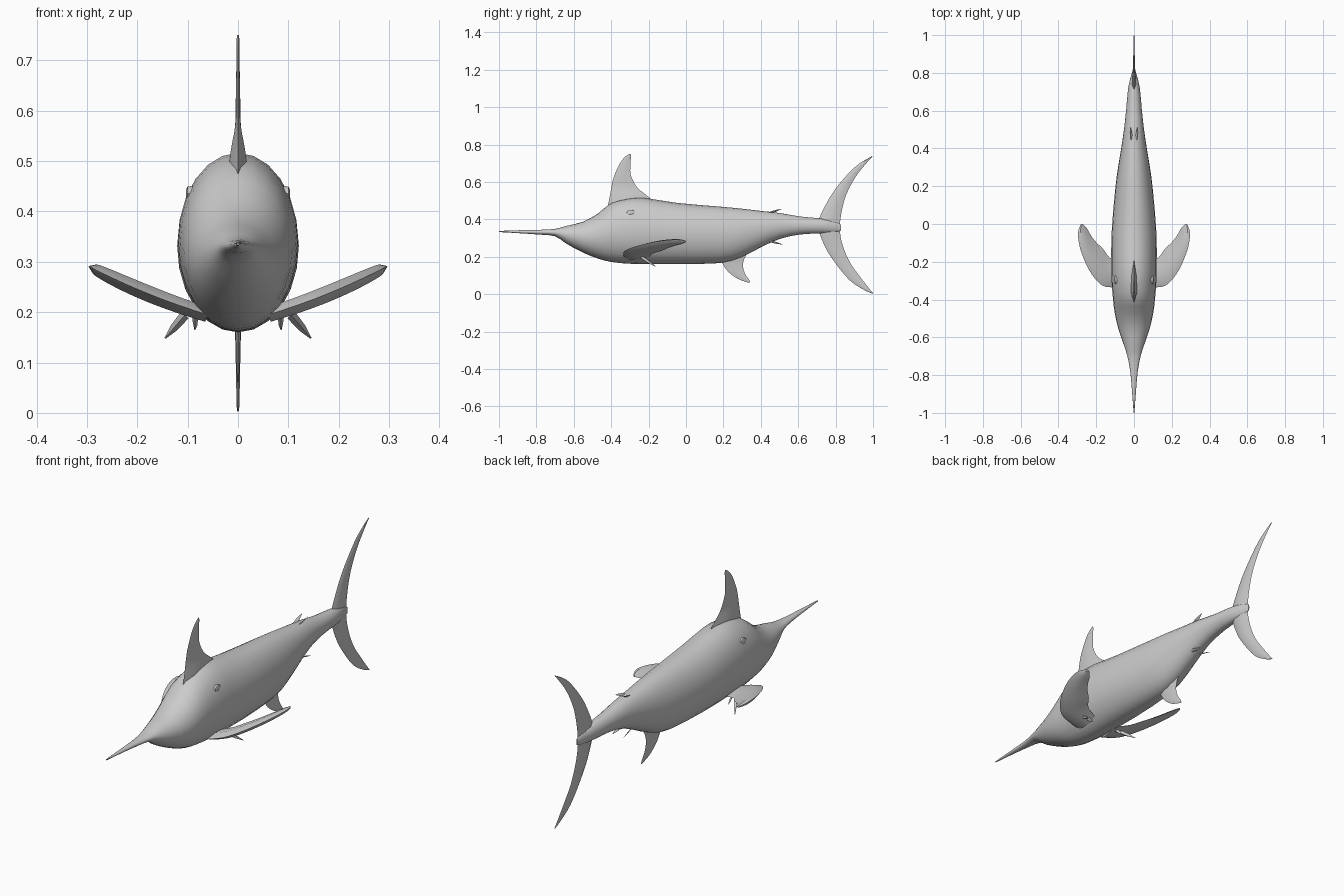
import bpy, bmesh, math
from mathutils import Vector

skin = bpy.data.materials.new("grey skin")
skin.diffuse_color = (0.6, 0.6, 0.6, 1)


def dense(rows, n=3):
    """Smooth a list of stations by Catmull-Rom interpolation."""
    out = []
    for i in range(len(rows) - 1):
        a, b, c, d = (rows[max(i - 1, 0)], rows[i], rows[i + 1],
                      rows[min(i + 2, len(rows) - 1)])
        for k in range(n):
            t = k / n
            out.append([0.5 * (2 * q + (r - p) * t + (2 * p - 5 * q + 4 * r - s) * t * t
                               + (3 * q - p - 3 * r + s) * t ** 3)
                        for p, q, r, s in zip(a, b, c, d)])
    return out + [list(rows[-1])]


def loft(name, rings, mirror=False):
    """Skin closed rings into a capped, smooth shaded solid."""
    bm = bmesh.new()
    vs = [[bm.verts.new(p) for p in ring] for ring in rings]
    n = len(vs[0])
    for a, b in zip(vs, vs[1:]):
        for i in range(n):
            j = (i + 1) % n
            bm.faces.new((a[i], a[j], b[j], b[i]))
    bm.faces.new(vs[0])
    bm.faces.new(vs[-1])
    bmesh.ops.recalc_face_normals(bm, faces=bm.faces)
    me = bpy.data.meshes.new(name)
    bm.to_mesh(me)
    bm.free()
    ob = bpy.data.objects.new(name, me)
    bpy.context.collection.objects.link(ob)
    me.materials.append(skin)
    if mirror:
        ob.modifiers.new("mirror", 'MIRROR')
    bpy.ops.object.select_all(action='DESELECT')
    bpy.context.view_layer.objects.active = ob
    ob.select_set(True)
    bpy.ops.object.shade_smooth_by_angle(angle=math.radians(40))
    return ob


def lens(lead, trail, thick):
    """Streamlined six-point section between a leading and a trailing edge."""
    lead, trail, thick = Vector(lead), Vector(trail), Vector(thick)
    p, q = lead.lerp(trail, 0.25), lead.lerp(trail, 0.65)
    return [lead, p + thick, q + thick * 0.8, trail, q - thick * 0.8, p - thick]


def upright_fin(name, rows):
    """rows: lead y, lead z, trail y, trail z, half thickness"""
    loft(name, [lens((0, a, b), (0, c, d), (t, 0, 0)) for a, b, c, d, t in dense(rows)])


def spike(name, base, tip, r):
    base, tip = Vector(base), Vector(tip)
    rings = []
    for t, s in ((0, 1), (0.55, 0.8), (1, 0.15)):
        c = base.lerp(tip, t)
        rings.append([c + Vector((r * 0.5 * s * x, r * s * y, r * 0.5 * s * x))
                      for x, y in ((1, 0), (0, 1), (-1, 0), (0, -1))])
    loft(name, rings, True)


# Body and bill: y, bottom z, top z, half width
stations = [
    (-1.0, 0.332, 0.338, 0.002), (-0.88, 0.325, 0.342, 0.011), (-0.78, 0.318, 0.344, 0.020),
    (-0.70, 0.310, 0.349, 0.035), (-0.64, 0.270, 0.365, 0.054), (-0.55, 0.222, 0.387, 0.084),
    (-0.47, 0.190, 0.432, 0.102), (-0.40, 0.172, 0.487, 0.111), (-0.31, 0.163, 0.512, 0.118),
    (-0.22, 0.161, 0.514, 0.120), (-0.05, 0.160, 0.488, 0.119), (0.18, 0.166, 0.468, 0.100),
    (0.29, 0.195, 0.458, 0.086), (0.40, 0.250, 0.445, 0.068), (0.50, 0.295, 0.434, 0.053),
    (0.61, 0.319, 0.415, 0.041), (0.72, 0.325, 0.405, 0.031), (0.79, 0.330, 0.390, 0.014),
    (0.83, 0.340, 0.370, 0.003)]
SIDES = 24
body = []
for y, lo, hi, w in dense(stations, 2):
    ring = []
    for i in range(SIDES):
        a = 2 * math.pi * i / SIDES
        ring.append((w * math.cos(a), y, (lo + hi) / 2 + (hi - lo) / 2 * math.sin(a)))
    body.append(ring)
loft("body", body)

# Dorsal fin, flared at the base
upright_fin("dorsal_fin", [
    (-0.42, 0.465, -0.17, 0.495, 0.020), (-0.408, 0.52, -0.215, 0.532, 0.014),
    (-0.398, 0.575, -0.262, 0.572, 0.005), (-0.385, 0.63, -0.295, 0.635, 0.004),
    (-0.353, 0.70, -0.297, 0.70, 0.003), (-0.325, 0.735, -0.294, 0.735, 0.003),
    (-0.302, 0.75, -0.296, 0.75, 0.002)])

# Crescent tail fin, upper tip to lower tip
upright_fin("tail_fin", [
    (0.994, 0.738, 0.997, 0.735, 0.002), (0.93, 0.70, 0.973, 0.71, 0.003),
    (0.877, 0.655, 0.909, 0.63, 0.004), (0.797, 0.56, 0.856, 0.53, 0.006),
    (0.743, 0.47, 0.829, 0.425, 0.009), (0.705, 0.37, 0.823, 0.335, 0.012),
    (0.743, 0.254, 0.84, 0.254, 0.008), (0.797, 0.168, 0.877, 0.168, 0.006),
    (0.877, 0.072, 0.93, 0.094, 0.004), (0.957, 0.02, 0.978, 0.032, 0.003),
    (0.997, 0.003, 1.0, 0.006, 0.002)])

# Anal fin under the rear of the body
upright_fin("anal_fin", [
    (0.18, 0.19, 0.35, 0.25, 0.012), (0.197, 0.16, 0.312, 0.19, 0.006),
    (0.225, 0.12, 0.305, 0.145, 0.004), (0.275, 0.083, 0.318, 0.105, 0.003),
    (0.325, 0.064, 0.337, 0.078, 0.002), (0.34, 0.061, 0.342, 0.064, 0.002)])

# Pectoral fins: lead x, lead y, trail x, trail y, half thickness
pectoral = [
    (0.06, -0.33, 0.06, -0.20, 0.014), (0.15, -0.333, 0.125, -0.18, 0.015),
    (0.206, -0.29, 0.165, -0.13, 0.015), (0.25, -0.22, 0.197, -0.10, 0.014),
    (0.285, -0.13, 0.225, -0.065, 0.012), (0.297, -0.05, 0.25, -0.022, 0.009),
    (0.283, -0.003, 0.272, 0.0, 0.004)]


def rise(x):
    return 0.195 + 0.30 * (x - 0.06) + 0.45 * (x - 0.06) ** 2


loft("pectoral_fins", [lens((a, b, rise(a)), (c, d, rise(c)), (-t * 0.35, 0, t))
                       for a, b, c, d, t in dense(pectoral)], True)

# Small pelvic fins and finlets near the tail
spike("pelvic_fins", (0.105, -0.23, 0.195), (0.145, -0.165, 0.148), 0.014)
spike("pelvic_fin_spurs", (0.085, -0.23, 0.195), (0.086, -0.20, 0.165), 0.012)
spike("upper_finlets", (0.012, 0.45, 0.435), (0.018, 0.51, 0.455), 0.012)
spike("lower_finlets", (0.025, 0.44, 0.285), (0.03, 0.515, 0.266), 0.012)

# Eyes: shallow domes on the flanks
eye = [[(0.092 + h, -0.295 + r * math.cos(a), 0.436 + r * 0.65 * math.sin(a))
        for a in (2 * math.pi * i / 10 for i in range(10))]
       for h, r in ((-0.01, 0.024), (0.008, 0.022), (0.011, 0.012))]
loft("eyes", eye, True)
